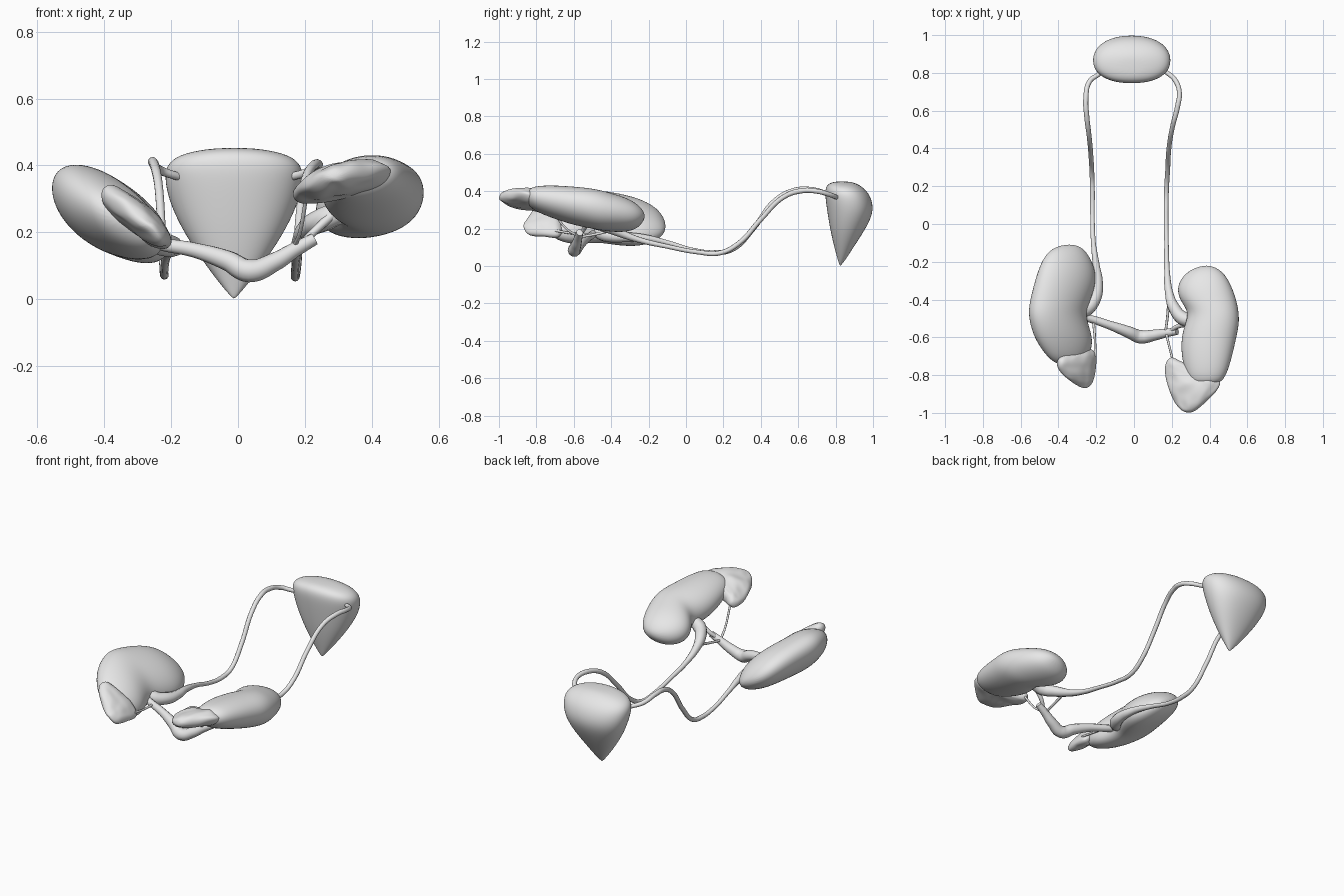
import bpy, bmesh, math
from mathutils import Vector, noise

grey = bpy.data.materials.new("soft grey")
grey.diffuse_color = (0.8, 0.8, 0.8, 1)
SIDES = 16


def loft(name, rings, start, end, bump=0.0):
    """Skin closed rings, close both ends with a pole, then smooth."""
    bm = bmesh.new()
    rows = [[bm.verts.new(p) for p in ring] for ring in rings]
    for a, b in zip(rows, rows[1:]):
        for i in range(SIDES):
            j = (i + 1) % SIDES
            bm.faces.new((a[i], a[j], b[j], b[i]))
    for row, tip in ((rows[0], start), (rows[-1], end)):
        pole = bm.verts.new(tip)
        for i in range(SIDES):
            bm.faces.new((row[i], row[(i + 1) % SIDES], pole))
    bmesh.ops.recalc_face_normals(bm, faces=bm.faces)
    if bump:
        bmesh.ops.subdivide_edges(bm, edges=bm.edges, cuts=1, use_grid_fill=True, smooth=0.5)
        for v in bm.verts:
            v.co.z += bump * noise.noise(v.co * 22)
    mesh = bpy.data.meshes.new(name)
    bm.to_mesh(mesh)
    bm.free()
    for f in mesh.polygons:
        f.use_smooth = True
    mesh.materials.append(grey)
    ob = bpy.data.objects.new(name, mesh)
    bpy.context.collection.objects.link(ob)
    sub = ob.modifiers.new("smooth", "SUBSURF")
    sub.levels = sub.render_levels = 2
    return ob


def oval(power=1.0):
    """Unit oval points; power below 1 squares the corners."""
    pts = []
    for i in range(SIDES):
        a = 2 * math.pi * i / SIDES
        c, s = math.cos(a), math.sin(a)
        pts.append((math.copysign(abs(c) ** power, c) * 1.02, math.copysign(abs(s) ** power, s) * 1.02))
    return pts


def organ(name, stations, start, end, slope, bump=0.0):
    """Stations along y: (y, x_min, x_max, z_centre, half_height), tilted by slope."""
    mid = (min(s[1] for s in stations) + max(s[2] for s in stations)) / 2
    rings = []
    for y, x0, x1, zc, h in stations:
        ring = []
        for c, s in oval(0.95):
            x = (x0 + x1) / 2 + (x1 - x0) / 2 * c
            ring.append(Vector((x, y, zc + h * s + slope * (x - mid))))
        rings.append(ring)
    tips = [Vector((x, y, z + slope * (x - mid))) for x, y, z in (start, end)]
    return loft(name, rings, tips[0], tips[1], bump)


def tube(name, points):
    """Smooth tube through (x, y, z, radius) points."""
    cu = bpy.data.curves.new(name, "CURVE")
    cu.dimensions = "3D"
    cu.bevel_depth = 1.0
    cu.bevel_resolution = 3
    cu.resolution_u = 8
    cu.use_fill_caps = True
    sp = cu.splines.new("BEZIER")
    sp.bezier_points.add(len(points) - 1)
    for bp, (x, y, z, r) in zip(sp.bezier_points, points):
        bp.co = (x, y, z)
        bp.radius = r
        bp.handle_left_type = bp.handle_right_type = "AUTO"
    cu.materials.append(grey)
    ob = bpy.data.objects.new(name, cu)
    bpy.context.collection.objects.link(ob)
    bpy.ops.object.select_all(action="DESELECT")
    ob.select_set(True)
    bpy.context.view_layer.objects.active = ob
    bpy.ops.object.convert(target="MESH")
    bpy.ops.object.shade_smooth_by_angle(angle=math.radians(50))


# Bladder: (z, half width, y_front, y_back)
rings = []
for z, rx, y0, y1 in [(.012, .012, .818, .835), (.04, .037, .810, .857), (.10, .083, .793, .895),
                      (.19, .145, .772, .955), (.28, .19, .757, 1.002), (.35, .207, .747, .996),
                      (.40, .205, .743, .97), (.433, .165, .752, .93), (.45, .08, .78, .89)]:
    rings.append([Vector((-.012 + rx * c, (y0 + y1) / 2 + (y1 - y0) / 2 * s, z)) for c, s in oval(0.9)])
loft("bladder", rings, Vector((-.012, .825, 0)), Vector((-.01, .835, .453)))

# Kidneys
organ("left_kidney",
      [(-.74, -.41, -.285, .25, .035), (-.71, -.455, -.24, .25, .072), (-.62, -.52, -.213, .25, .106),
       (-.54, -.548, -.24, .252, .118), (-.47, -.56, -.257, .253, .12), (-.40, -.55, -.228, .252, .118),
       (-.31, -.527, -.20, .249, .113), (-.23, -.503, -.207, .243, .10), (-.155, -.465, -.245, .235, .07),
       (-.118, -.41, -.285, .23, .032)],
      (-.345, -.752, .25), (-.34, -.107, .23), -.45)
organ("right_kidney",
      [(-.848, .315, .44, .37, .032), (-.818, .278, .485, .364, .066), (-.70, .25, .52, .342, .09),
       (-.60, .25, .542, .322, .102), (-.53, .27, .557, .31, .106), (-.465, .292, .555, .298, .107),
       (-.40, .238, .542, .287, .103), (-.33, .226, .517, .277, .094), (-.265, .265, .482, .268, .07),
       (-.23, .325, .435, .268, .032)],
      (.375, -.857, .37), (.385, -.218, .268), .08)

# Adrenal glands, tucked under the kidney ends
organ("left_adrenal",
      [(-.855, -.30, -.23, .24, .022), (-.82, -.35, -.213, .243, .042), (-.76, -.405, -.203, .246, .055),
       (-.71, -.40, -.20, .245, .055), (-.68, -.31, -.205, .24, .035)],
      (-.26, -.87, .24), (-.24, -.66, .235), -.68, .012)
organ("right_adrenal",
      [(-.985, .25, .33, .372, .025), (-.93, .208, .39, .366, .043), (-.86, .182, .452, .358, .05),
       (-.815, .17, .45, .35, .048), (-.76, .165, .34, .343, .04), (-.725, .175, .24, .34, .025)],
      (.29, -1.0, .372), (.2, -.705, .338), .2, .012)

# Ureters, widening into the kidney hilum
tube("left_ureter",
     [(-.15, .82, .36, .012), (-.19, .79, .37, .012), (-.235, .755, .387, .013), (-.255, .66, .41, .014),
      (-.25, .57, .402, .014), (-.238, .47, .345, .013), (-.228, .36, .2, .013), (-.222, .25, .09, .013),
      (-.22, .16, .072, .013), (-.22, .04, .085, .012), (-.215, -.1, .125, .013), (-.2, -.22, .15, .019),
      (-.19, -.31, .155, .026), (-.205, -.39, .16, .034), (-.25, -.45, .175, .038), (-.31, -.47, .21, .034)])
tube("right_ureter",
     [(.14, .82, .365, .012), (.175, .80, .37, .012), (.215, .765, .383, .013), (.24, .70, .4, .013),
      (.23, .62, .403, .014), (.205, .52, .368, .013), (.185, .40, .25, .013), (.178, .28, .12, .013),
      (.172, .18, .07, .013), (.17, .06, .075, .012), (.172, -.1, .105, .012), (.175, -.25, .14, .015),
      (.185, -.36, .18, .022), (.21, -.44, .215, .031), (.26, -.5, .24, .037), (.33, -.51, .27, .033)])

# Main vessel crossing between the kidneys
tube("cross_vessel",
     [(-.30, -.49, .19, .02), (-.24, -.50, .168, .02), (-.13, -.535, .147, .023), (-.03, -.572, .115, .031),
      (.035, -.597, .085, .036), (.11, -.588, .112, .029), (.17, -.577, .148, .023), (.228, -.568, .18, .019)])

# Thin side vessels
tube("right_hilum_vessel", [(.19, -.57, .165, .01), (.225, -.545, .2, .012), (.28, -.53, .25, .014)])
tube("right_adrenal_vessel", [(.17, -.577, .16, .007), (.185, -.64, .2, .006), (.205, -.72, .31, .006)])
tube("right_link_vessel", [(.165, -.58, .155, .007), (.175, -.51, .165, .007), (.185, -.40, .19, .008)])
tube("left_adrenal_vessel", [(-.205, -.70, .19, .007), (-.207, -.61, .175, .006), (-.215, -.51, .165, .008)])
